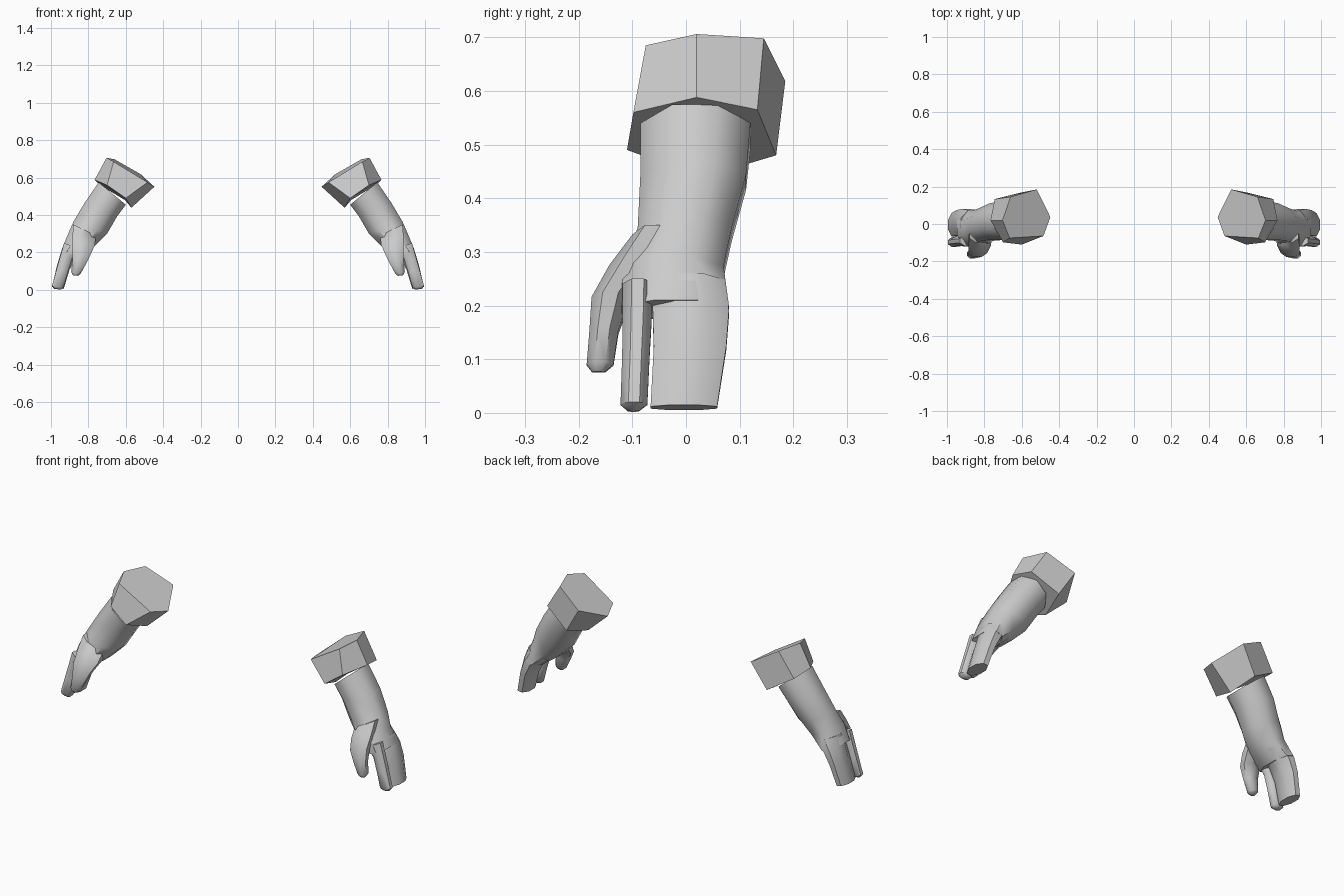
import bpy, bmesh, math
from mathutils import Vector

if "Cube" in bpy.data.objects:
    bpy.data.objects.remove(bpy.data.objects["Cube"])

grey = bpy.data.materials.new("grey")
grey.diffuse_color = (0.6, 0.6, 0.6, 1)
grey.use_nodes = True
grey.node_tree.nodes["Principled BSDF"].inputs["Base Color"].default_value = grey.diffuse_color


def finish(name, bm, angle):
    """Turn a bmesh into a smooth object mirrored to the other side."""
    bmesh.ops.recalc_face_normals(bm, faces=bm.faces)
    mesh = bpy.data.meshes.new(name)
    bm.to_mesh(mesh)
    bm.free()
    mesh.materials.append(grey)
    ob = bpy.data.objects.new(name, mesh)
    bpy.context.collection.objects.link(ob)
    bpy.ops.object.select_all(action='DESELECT')
    ob.select_set(True)
    bpy.context.view_layer.objects.active = ob
    bpy.ops.object.shade_smooth_by_angle(angle=math.radians(angle))
    ob.modifiers.new("other_side", 'MIRROR').use_mirror_merge = False
    return ob


def skin(name, rings, angle=50):
    """Bridge rings of points and cap both ends."""
    bm = bmesh.new()
    loops = [[bm.verts.new(p) for p in r] for r in rings]
    n = len(loops[0])
    for a, b in zip(loops, loops[1:]):
        for i in range(n):
            j = (i + 1) % n
            bm.faces.new((a[i], a[j], b[j], b[i]))
    bm.faces.new(loops[0])
    bm.faces.new(loops[-1])
    return finish(name, bm, angle)


def oval(outer, inner, y0, y1, n=8):
    """Flat-sided ring between an outer and inner (x, z) point and two y limits."""
    o, i = Vector((outer[0], 0, outer[1])), Vector((inner[0], 0, inner[1]))
    mid, half = (o + i) / 2, (o - i) / 2
    k = 1 / math.cos(math.pi / n)
    ring = []
    for s in range(n):
        t = 2 * math.pi * (s + 0.5) / n
        p = mid + half * math.cos(t) * k
        p.y = (y0 + y1) / 2 + (y1 - y0) / 2 * math.sin(t) * k
        ring.append(p)
    return ring


# Six-sided sleeve cuff, upper then lower rim
skin("cuff", [
    [(.447, .037, .551), (.52, .185, .618), (.66, .145, .698),
     (.703, .02, .706), (.665, -.075, .685), (.484, -.064, .575)],
    [(.57, .03, .439), (.605, .168, .48), (.745, .133, .565),
     (.767, .02, .588), (.70, -.098, .56), (.60, -.11, .49)],
], 40)

# Forearm running into the palm
skin("forearm_and_palm", [
    oval((.745, .575), (.60, .455), -.085, .12),
    oval((.82, .465), (.645, .395), -.085, .112),
    oval((.88, .364), (.70, .30), -.09, .085),
    oval((.912, .29), (.765, .235), -.118, .070),
    oval((.945, .21), (.85, .175), -.12, .08),
])

# Broad block of joined fingers
skin("joined_fingers", [
    oval((.925, .26), (.80, .22), -.062, .072),
    oval((.947, .20), (.865, .17), -.062, .08),
    oval((.968, .13), (.90, .11), -.060, .075),
    oval((.995, .015), (.932, .005), -.066, .058),
])

# Separate forefinger
skin("forefinger", [
    oval((.93, .25), (.84, .22), -.118, -.062),
    oval((.95, .18), (.888, .165), -.118, -.064),
    oval((.97, .11), (.91, .095), -.119, -.068),
    oval((.995, .02), (.933, .012), -.122, -.072),
    oval((.982, .004), (.945, .002), -.108, -.088),
])

# Thumb branching off the palm
skin("thumb", [
    oval((.88, .35), (.76, .29), -.100, -.02),
    oval((.885, .29), (.765, .24), -.143, -.05),
    oval((.885, .225), (.785, .195), -.176, -.105),
    oval((.885, .16), (.812, .14), -.180, -.126),
    oval((.892, .095), (.842, .085), -.185, -.135),
    oval((.882, .077), (.855, .075), -.175, -.15),
])
